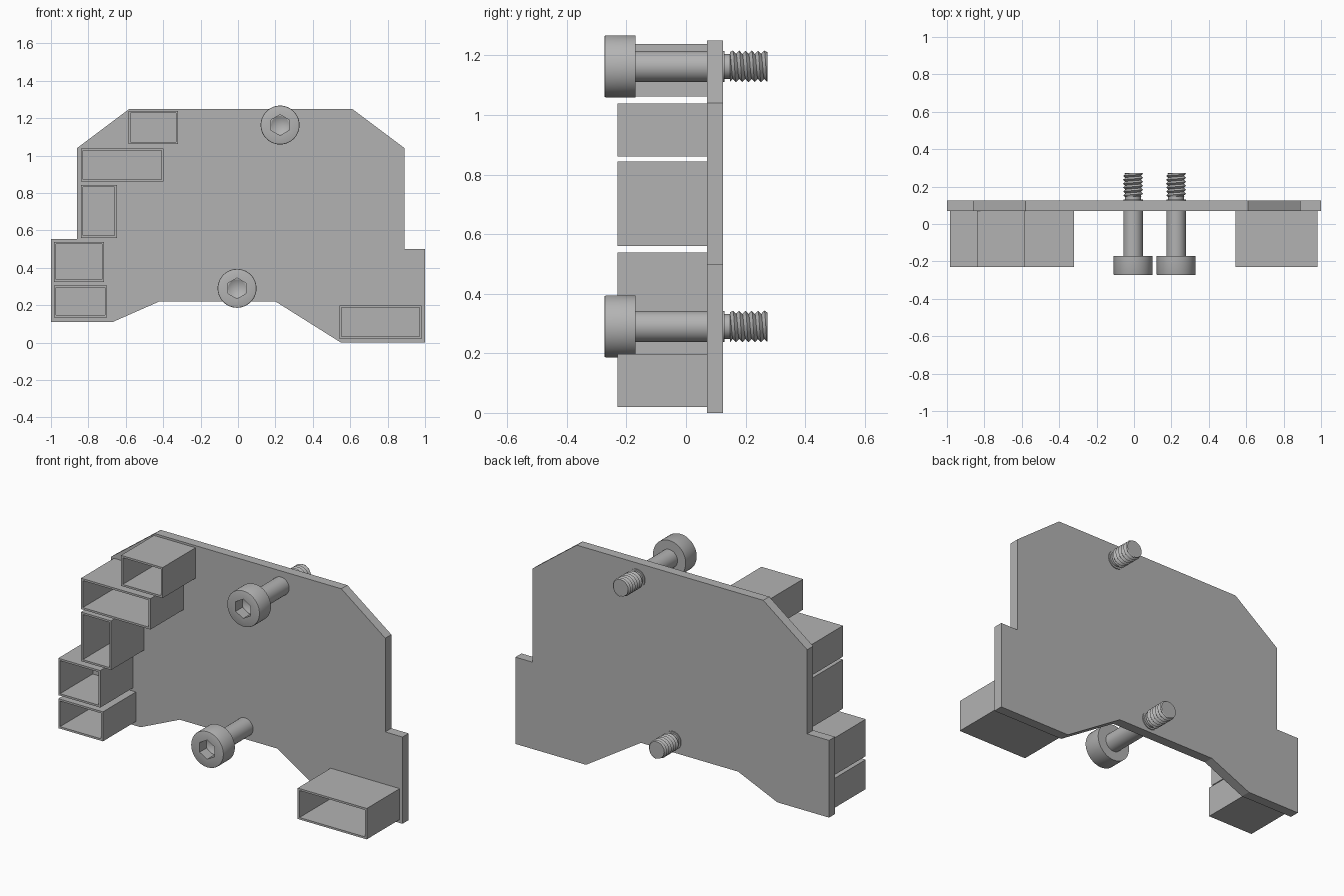
import bpy, bmesh
from math import pi, sin, cos, radians

default = bpy.data.objects.get("Cube")
if default:
    bpy.data.objects.remove(default, do_unlink=True)

grey = bpy.data.materials.new("plain grey")
grey.use_nodes = True
COLOUR = (0.45, 0.45, 0.45, 1)
grey.diffuse_color = COLOUR
grey.node_tree.nodes["Principled BSDF"].inputs["Base Color"].default_value = COLOUR

PLATE_FRONT, PLATE_BACK = 0.07, 0.125
BOX_FRONT, WALL = -0.23, 0.016
SEGMENTS = 48


def make_object(name, bm, smooth=False):
    bmesh.ops.recalc_face_normals(bm, faces=bm.faces)
    mesh = bpy.data.meshes.new(name)
    bm.to_mesh(mesh)
    bm.free()
    mesh.materials.append(grey)
    obj = bpy.data.objects.new(name, mesh)
    bpy.context.collection.objects.link(obj)
    if smooth:
        bpy.ops.object.select_all(action='DESELECT')
        obj.select_set(True)
        bpy.context.view_layer.objects.active = obj
        bpy.ops.object.shade_smooth_by_angle(angle=radians(30))
    return obj


def extrude_outline(name, outline, y0, y1):
    bm = bmesh.new()
    face = bm.faces.new([bm.verts.new((x, y0, z)) for x, z in outline])
    result = bmesh.ops.extrude_face_region(bm, geom=[face], use_keep_orig=True)
    moved = [v for v in result["geom"] if isinstance(v, bmesh.types.BMVert)]
    bmesh.ops.translate(bm, verts=moved, vec=(0, y1 - y0, 0))
    return make_object(name, bm)


def open_box(name, x0, x1, z0, z1):
    """Rectangular sleeve, open to the front and closed by the plate."""
    bm = bmesh.new()
    bmesh.ops.create_cube(bm, size=1)
    for v in bm.verts:
        v.co = (x1 if v.co.x > 0 else x0,
                PLATE_FRONT if v.co.y > 0 else BOX_FRONT,
                z1 if v.co.z > 0 else z0)
    bm.normal_update()
    mouth = min(bm.faces, key=lambda f: f.calc_center_median().y)
    bmesh.ops.inset_region(bm, faces=[mouth], thickness=WALL)
    floor = bmesh.ops.extrude_discrete_faces(bm, faces=[mouth])["faces"][0]
    for v in floor.verts:
        v.co.y = PLATE_FRONT - 0.002
    return make_object(name, bm)


def hex_radius(angle, apothem):
    return apothem / cos(angle % (pi / 3) - pi / 6)


def lathe(name, profile, x, z):
    """Turn (y, radius, is_hexagonal) rings about a front-to-back axis."""
    bm = bmesh.new()
    rings = []
    for y, r, hexagonal in profile:
        ring = []
        for i in range(SEGMENTS):
            a = 2 * pi * i / SEGMENTS
            rr = hex_radius(a, r) if hexagonal else r
            ring.append(bm.verts.new((x + rr * sin(a), y, z + rr * cos(a))))
        rings.append(ring)
    for a, b in zip(rings, rings[1:]):
        for i in range(SEGMENTS):
            j = (i + 1) % SEGMENTS
            bm.faces.new((a[i], a[j], b[j], b[i]))
    bmesh.ops.remove_doubles(bm, verts=bm.verts, dist=1e-6)
    return make_object(name, bm, smooth=True)


def thread(name, x, z, y0, y1, minor, major, pitch):
    """Helical ridge with flat run-outs at both ends."""
    bm = bmesh.new()
    rows = int(2 * (y1 - y0) / pitch) + 5
    grid = []
    for k in range(-3, rows):
        row = []
        for i in range(SEGMENTS + 1):
            a = 2 * pi * i / SEGMENTS
            y = y0 + pitch * (k / 2 + i / SEGMENTS)
            r = major if k % 2 else minor
            if y <= y0 or y >= y1:
                y, r = min(max(y, y0), y1), (minor + major) / 2
            row.append(bm.verts.new((x + r * sin(a), y, z + r * cos(a))))
        grid.append(row)
    for a, b in zip(grid, grid[1:]):
        for i in range(SEGMENTS):
            bm.faces.new((a[i], a[i + 1], b[i + 1], b[i]))
    bmesh.ops.remove_doubles(bm, verts=bm.verts, dist=1e-5)
    bmesh.ops.holes_fill(bm, edges=[e for e in bm.edges if e.is_boundary], sides=0)
    return make_object(name, bm, smooth=True)


# Mounting plate
extrude_outline("plate", [
    (-1, 0.11), (-0.67, 0.11), (-0.42, 0.22), (0.2, 0.22), (0.55, 0), (1, 0),
    (1, 0.5), (0.89, 0.5), (0.89, 1.04), (0.61, 1.25), (-0.58, 1.25),
    (-0.86, 1.04), (-0.86, 0.555), (-1, 0.555)], PLATE_FRONT, PLATE_BACK)

# Open sleeves on the front of the plate
for name, bounds in {
    "top_sleeve": (-0.585, -0.32, 1.062, 1.238),
    "upper_wide_sleeve": (-0.84, -0.397, 0.86, 1.038),
    "tall_sleeve": (-0.84, -0.648, 0.56, 0.843),
    "middle_sleeve": (-0.985, -0.717, 0.325, 0.538),
    "lower_sleeve": (-0.985, -0.70, 0.135, 0.305),
    "right_corner_sleeve": (0.542, 0.982, 0.02, 0.198),
}.items():
    open_box(name, *bounds)

# Socket-head screws: recess, head, shank, neck, then thread
SCREW = [
    (-0.185, 0, False), (-0.213, 0.048, False), (-0.213, 0.048, True),
    (-0.274, 0.048, True), (-0.274, 0.099, False), (-0.2725, 0.1025, False),
    (-0.269, 0.104, False), (-0.17, 0.104, False), (-0.17, 0.052, False),
    (0.13, 0.052, False), (0.13, 0.042, False), (0.15, 0.042, False),
]
for label, x, z in (("upper", 0.225, 1.163), ("lower", -0.005, 0.29)):
    lathe(label + "_screw", SCREW, x, z)
    thread(label + "_screw_thread", x, z, 0.147, 0.273, 0.042, 0.053, 0.021)
